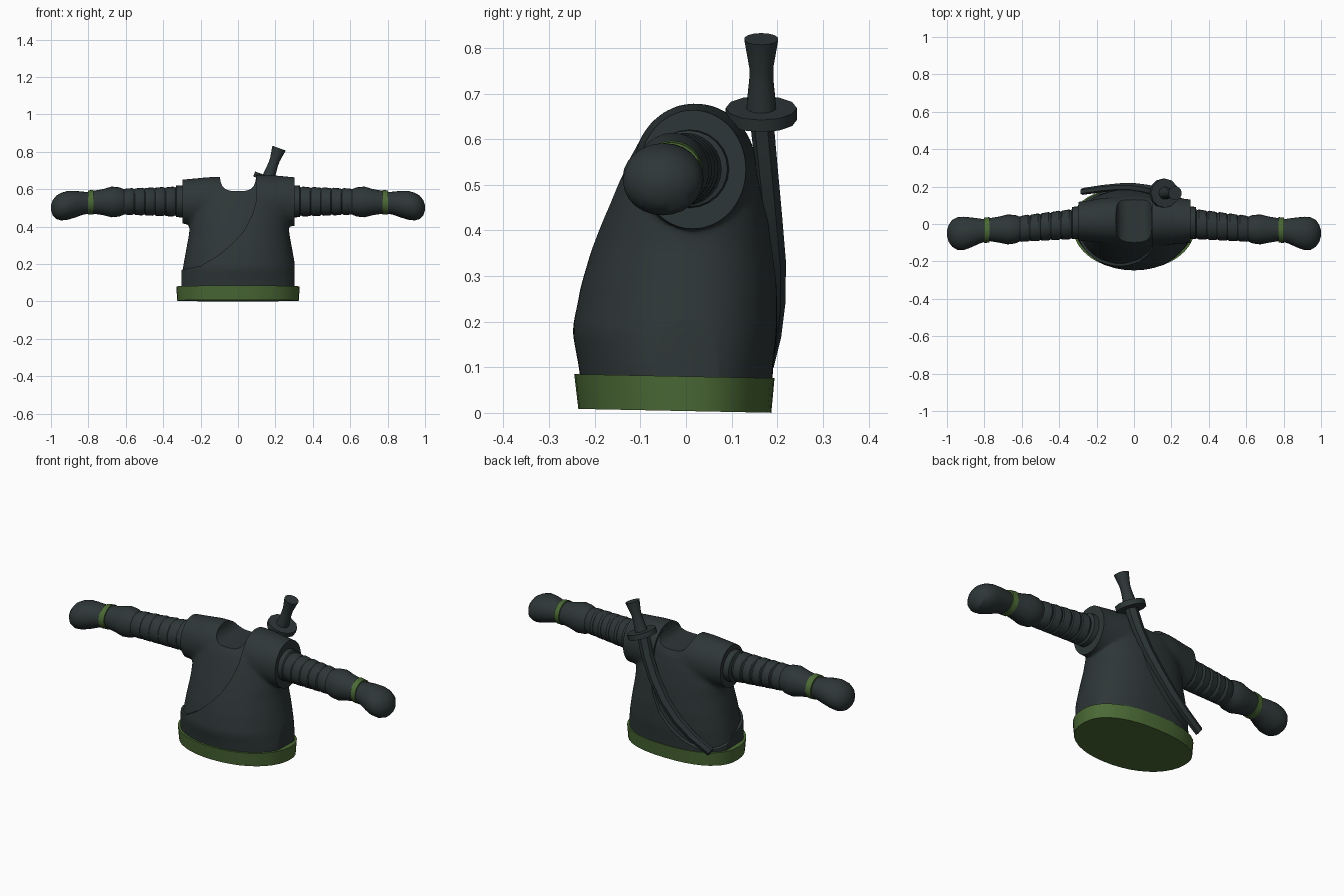
import bpy, bmesh, math
from mathutils import Vector

if "Cube" in bpy.data.objects:
    bpy.data.objects.remove(bpy.data.objects["Cube"])


def material(name, rgb):
    m = bpy.data.materials.new(name)
    m.diffuse_color = (*rgb, 1)
    m.use_nodes = True
    m.node_tree.nodes["Principled BSDF"].inputs["Base Color"].default_value = m.diffuse_color
    return m


SLATE = material("dark slate cloth", (0.027, 0.037, 0.038))
GREEN = material("moss green trim", (0.070, 0.142, 0.036))


def select(ob):
    bpy.ops.object.select_all(action='DESELECT')
    ob.select_set(True)
    bpy.context.view_layer.objects.active = ob


def loft(name, sections):
    """Skin one or more lists of rings (closed ends) into one object."""
    bm = bmesh.new()
    for rings in sections:
        vs = [[bm.verts.new(p) for p in r] for r in rings]
        n = len(vs[0])
        for a, b in zip(vs, vs[1:]):
            for i in range(n):
                bm.faces.new((a[i], a[(i + 1) % n], b[(i + 1) % n], b[i]))
        bm.faces.new(vs[0][::-1])
        bm.faces.new(vs[-1])
    bmesh.ops.recalc_face_normals(bm, faces=bm.faces)
    me = bpy.data.meshes.new(name)
    bm.to_mesh(me)
    bm.free()
    ob = bpy.data.objects.new(name, me)
    bpy.context.collection.objects.link(ob)
    return ob


def apply(ob, kind, **props):
    select(ob)
    m = ob.modifiers.new("m", kind)
    for k, v in props.items():
        setattr(m, k, v)
    bpy.ops.object.modifier_apply(modifier=m.name)


def boolean(ob, cutter, op):
    apply(ob, 'BOOLEAN', object=cutter, operation=op, solver='EXACT')


def finish(ob, mat, angle=35):
    ob.data.materials.clear()
    ob.data.materials.append(mat)
    for p in ob.data.polygons:
        p.material_index = 0
    select(ob)
    bpy.ops.object.shade_smooth_by_angle(angle=math.radians(angle))


def flat_ring(z, hw, yf, yb, n=40, tilt=0.0):
    """Horizontal ring: round front, slightly squarer back."""
    pts = []
    for i in range(n):
        t = 2 * math.pi * i / n
        c, s = math.cos(t), math.sin(t)
        e = 0.85 if s > 0 else 0.95
        x = hw * math.copysign(abs(c) ** e, c)
        y = (yb if s > 0 else -yf) * math.copysign(abs(s) ** e, s)
        pts.append((x, y, z - tilt * y))
    return pts


def side_ring(x, cy, cz, ry, rz, n=24):
    """Ring across the x axis."""
    return [(x, cy + ry * math.cos(2 * math.pi * i / n),
             cz + rz * math.sin(2 * math.pi * i / n)) for i in range(n)]


# --- tunic: body and shoulder yoke blended together
body_rings = [flat_ring(*r) for r in (
    (0.03, .303, -.215, .175), (0.10, .305, -.222, .178), (0.18, .295, -.237, .187),
    (0.28, .277, -.217, .187), (0.36, .262, -.193, .180), (0.42, .258, -.172, .174),
    (0.50, .245, -.143, .160), (0.56, .225, -.118, .145), (0.61, .200, -.085, .115))]
yoke_rings = [side_ring(*r) for r in (
    (-.36, .015, .532, .100, .114), (-.28, .015, .534, .106, .120), (-.15, .02, .536, .122, .130),
    (.15, .02, .536, .122, .130), (.28, .015, .534, .106, .120), (.36, .015, .532, .100, .114))]
tunic = loft("tunic", [body_rings, yoke_rings])
apply(tunic, 'REMESH', mode='VOXEL', voxel_size=0.011)
apply(tunic, 'SMOOTH', factor=0.5, iterations=8)

# --- wrap layer: the same shape, slightly larger
wrap = tunic.copy()
wrap.data = tunic.data.copy()
wrap.name = wrap.data.name = "wrap_layer"
bpy.context.collection.objects.link(wrap)
apply(wrap, 'DISPLACE', strength=0.013, mid_level=0.0)


def box(hx):
    return loft("cutter", [[[(x, -1, -1), (x, 1, -1), (x, 1, 1), (x, -1, 1)] for x in (-hx, hx)]])


# neck opening cutter, a U running front to back
neck = []
for y in (-.4, .4):
    ring = []
    for i in range(28):
        t = 2 * math.pi * i / 28
        c, s = math.cos(t), math.sin(t)
        ring.append((.097 * math.copysign(abs(c) ** .6, c), y,
                     .70 + .11 * math.copysign(abs(s) ** .6, s)))
    neck.append(ring)
neck_cut = loft("cutter", [neck])

# wrap edge cutter: diagonal curve, lower at the back
edge = [(-.6, .15), (-.32, .165), (-.2, .19), (-.1, .25), (-.03, .31), (.03, .375),
        (.075, .46), (.098, .54), (.1, .62), (.085, .95), (.6, .95), (.6, -.4), (-.6, -.4)]
wrap_cut = loft("cutter", [[[(x, y, z - d) for x, z in edge]
                            for y, d in ((-.5, 0), (-.06, 0), (.3, .17))]])

for ob, hx in ((tunic, .298), (wrap, .303)):
    trim = box(hx)
    boolean(ob, trim, 'INTERSECT')
    bpy.data.objects.remove(trim)
    if ob is wrap:
        boolean(ob, wrap_cut, 'INTERSECT')
    boolean(ob, neck_cut, 'DIFFERENCE')
    finish(ob, SLATE)
for c in (neck_cut, wrap_cut):
    bpy.data.objects.remove(c)

# --- green hem band
hem = loft("hem_band", [[flat_ring(0.004, .325, -.236, .187, 40, .02),
                         flat_ring(0.080, .330, -.245, .194, 40, .02)]])
finish(hem, GREEN)

# --- ribbed sleeves, cuffs and mittens, left and right
sleeve = [(.27, .01, .535, .088, .088), (.33, .005, .535, .086, .084)]
for k, x in enumerate((.335, .39, .445, .50, .555)):      # overlapping wraps
    cy, r = -.002 - .005 * k, .080 - .002 * k
    sleeve += [(x, cy, .534, r - .006, r - .006), (x + .012, cy, .534, r, r),
               (x + .05, cy - .004, .533, r - .003, r - .003)]
sleeve += [(.61, -.027, .532, .066, .068), (.635, -.028, .532, .076, .078),
           (.675, -.029, .532, .080, .082), (.72, -.03, .531, .070, .070),
           (.78, -.03, .530, .060, .060)]
cuff = [(.772, -.031, .531, .068, .066), (.803, -.034, .529, .068, .064)]
mitten = [(.79, -.034, .527, .058, .056), (.83, -.038, .525, .068, .062),
          (.87, -.045, .520, .080, .071), (.91, -.050, .514, .089, .077),
          (.945, -.051, .507, .087, .074), (.972, -.05, .503, .072, .062),
          (.991, -.05, .501, .045, .040), (1.0, -.05, .500, .014, .012)]
for s, side in ((1, "right"), (-1, "left")):
    for part, rows, mat in (("sleeve", sleeve, SLATE), ("cuff", cuff, GREEN),
                            ("mitten", mitten, SLATE)):
        ob = loft(f"{side}_{part}", [[side_ring(s * r[0], *r[1:]) for r in rows]])
        finish(ob, mat, 30)

# --- sword on the back: handle and round guard along a tilted axis
axis = Vector((.34, 0, .94)).normalized()
across = Vector((axis.z, 0, -axis.x))
base = Vector((.16, .165, .655))


def axis_ring(d, r, n):
    c = base + axis * d
    return [c + across * (r * math.cos(2 * math.pi * i / n))
            + Vector((0, r * math.sin(2 * math.pi * i / n), 0)) for i in range(n)]


guard = loft("sword_guard", [[axis_ring(-.014, .078, 12), axis_ring(.014, .078, 12)]])
finish(guard, SLATE)
handle = loft("sword_handle", [[axis_ring(d, r, 14) for d, r in (
    (0, .034), (.03, .032), (.08, .027), (.11, .027), (.175, .038))]])
finish(handle, SLATE)

# curved scabbard with a ridge down its back
path = [Vector(p) for p in ((.155, .165, .65), (.12, .176, .54), (.07, .187, .435),
                            (.0, .197, .33), (-.08, .197, .24), (-.17, .189, .165),
                            (-.275, .174, .10))]
rings = []
for i, p in enumerate(path):
    t = (path[min(i + 1, 6)] - path[max(i - 1, 0)]).normalized()
    w = t.cross(Vector((0, 1, 0))).normalized()
    k = 1 - .05 * i
    rings.append([p + w * (a * k) + Vector((0, b * k, 0)) for a, b in (
        (.032, -.016), (.032, .012), (0, .026), (-.032, .012), (-.032, -.016), (0, -.026))])
finish(loft("scabbard", [rings]), SLATE, 25)
